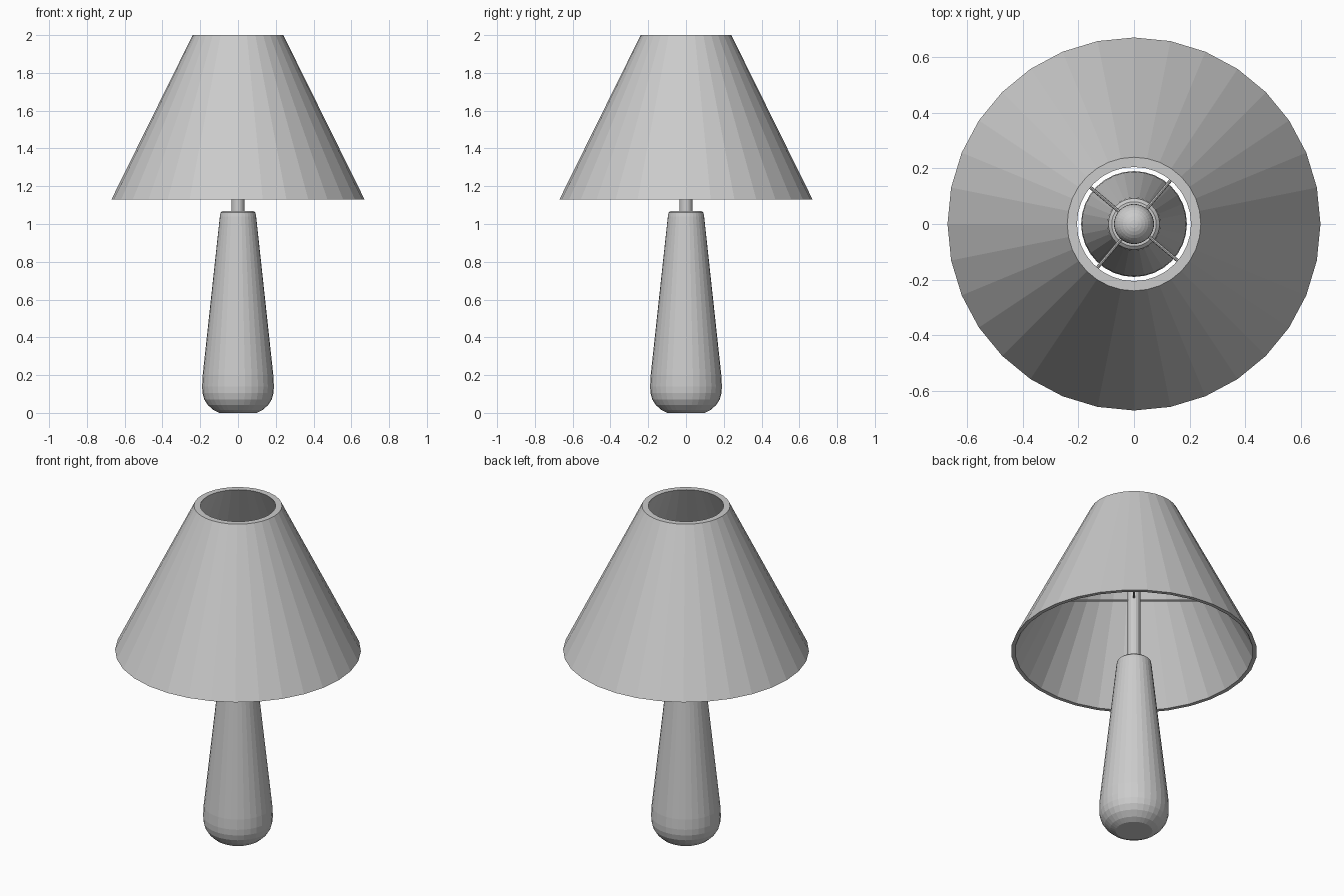
import bpy, bmesh, math
from mathutils import Vector

if "Cube" in bpy.data.objects:
    bpy.data.objects.remove(bpy.data.objects["Cube"])

SIDES = 32


def lathe(name, profile, sides=SIDES, closed=False):
    """Revolve (radius, z) points around z; closed joins last ring to first, else ends are capped."""
    bm = bmesh.new()
    rings = [[bm.verts.new((r * math.cos(2 * math.pi * i / sides),
                            r * math.sin(2 * math.pi * i / sides), z))
              for i in range(sides)] for r, z in profile]
    pairs = list(zip(rings, rings[1:]))
    if closed:
        pairs.append((rings[-1], rings[0]))
    for a, b in pairs:
        for i in range(sides):
            j = (i + 1) % sides
            bm.faces.new((a[i], a[j], b[j], b[i]))
    if not closed:
        bm.faces.new(rings[0][::-1])
        bm.faces.new(rings[-1])
    bmesh.ops.recalc_face_normals(bm, faces=bm.faces)
    mesh = bpy.data.meshes.new(name)
    bm.to_mesh(mesh)
    bm.free()
    obj = bpy.data.objects.new(name, mesh)
    bpy.context.collection.objects.link(obj)
    return obj


# tapered base with rounded foot and softened shoulder
lathe("base", [(0.10, 0.0), (0.13, 0.015), (0.16, 0.042), (0.179, 0.072),
               (0.188, 0.105), (0.19, 0.14), (0.187, 0.20),
               (0.096, 1.04), (0.092, 1.06), (0.08, 1.07)])

# hollow lampshade: outer wall, then inner wall
lathe("lampshade", [(0.67, 1.13), (0.24, 2.0), (0.205, 2.0), (0.648, 1.13)], closed=True)

# stem
lathe("stem", [(0.035, 1.06), (0.035, 1.56)], sides=16)

# bulb
bpy.ops.mesh.primitive_uv_sphere_add(segments=32, ring_count=16, radius=0.072,
                                     location=(0, 0, 1.61))
bpy.context.object.name = "bulb"

# four wires carrying the shade
SPOKE_Z, SPOKE_END = 1.45, 0.495
for k in range(4):
    angle = math.radians(50 + 90 * k)
    direction = Vector((math.cos(angle), math.sin(angle), 0))
    bpy.ops.mesh.primitive_cylinder_add(
        vertices=8, radius=0.006, depth=SPOKE_END,
        location=direction * SPOKE_END / 2 + Vector((0, 0, SPOKE_Z)),
        rotation=(0, math.pi / 2, angle))
    bpy.context.object.name = f"shade_spoke_{k + 1}"
